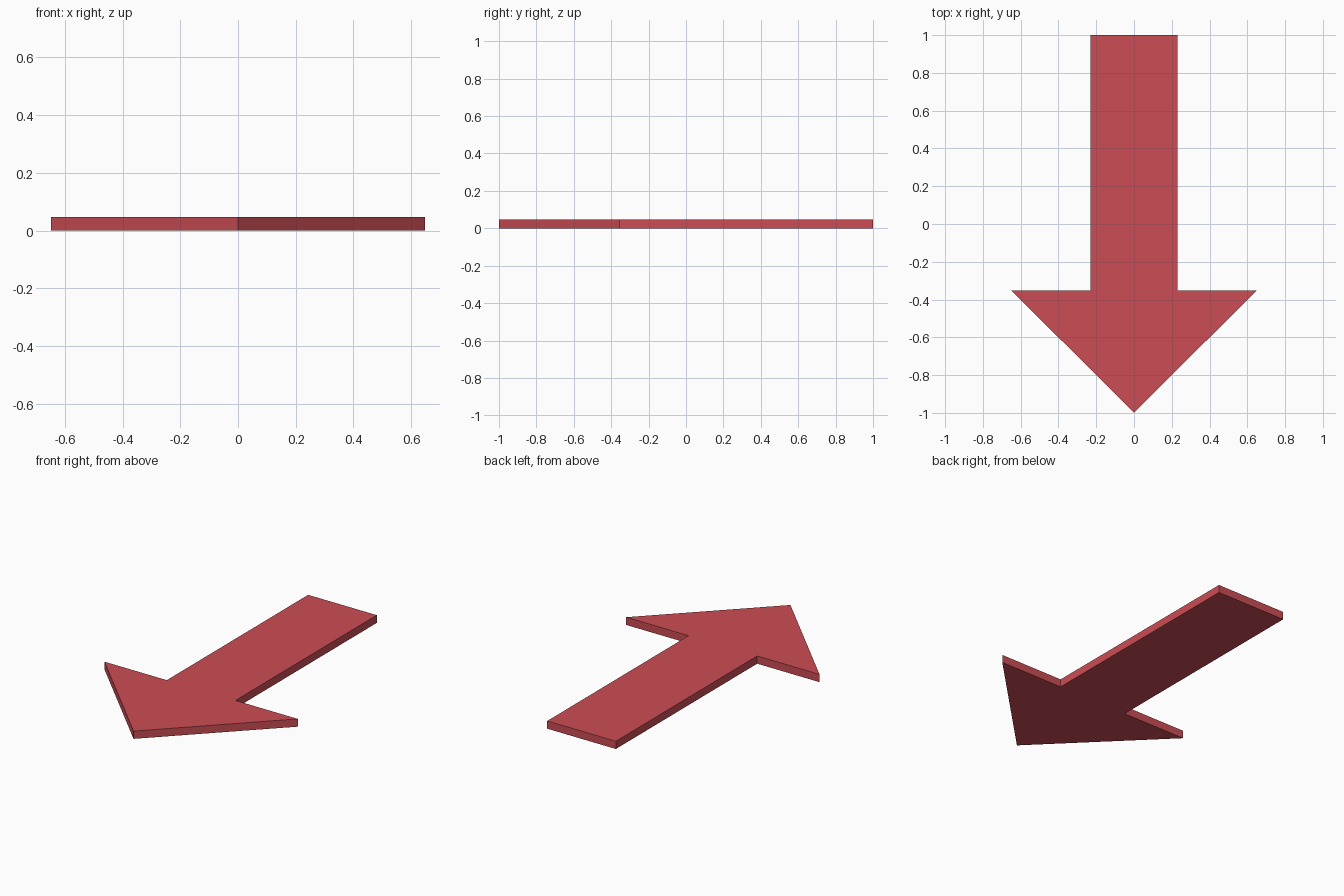
import bpy
import bmesh

if "Cube" in bpy.data.objects:
    bpy.data.objects.remove(bpy.data.objects["Cube"])

THICKNESS = 0.047

# Right half of the arrow outline, from tip to tail; the left half is mirrored
half = [(0.648, -0.353), (0.23, -0.353), (0.23, 1.0)]
outline = [(0.0, -1.0)] + half + [(-x, y) for x, y in reversed(half)]

# Flat arrow plate, extruded upward from the ground
bm = bmesh.new()
base = bm.faces.new([bm.verts.new((x, y, 0.0)) for x, y in outline])
top = bmesh.ops.extrude_face_region(bm, geom=[base], use_keep_orig=True)
top_verts = [g for g in top["geom"] if isinstance(g, bmesh.types.BMVert)]
bmesh.ops.translate(bm, verts=top_verts, vec=(0, 0, THICKNESS))
bmesh.ops.recalc_face_normals(bm, faces=bm.faces)

mesh = bpy.data.meshes.new("arrow")
bm.to_mesh(mesh)
bm.free()
arrow = bpy.data.objects.new("arrow", mesh)
bpy.context.collection.objects.link(arrow)

# Red paint
red = bpy.data.materials.new("red")
red.diffuse_color = (0.6, 0.075, 0.09, 1.0)
red.use_nodes = True
red.node_tree.nodes["Principled BSDF"].inputs["Base Color"].default_value = red.diffuse_color
mesh.materials.append(red)
